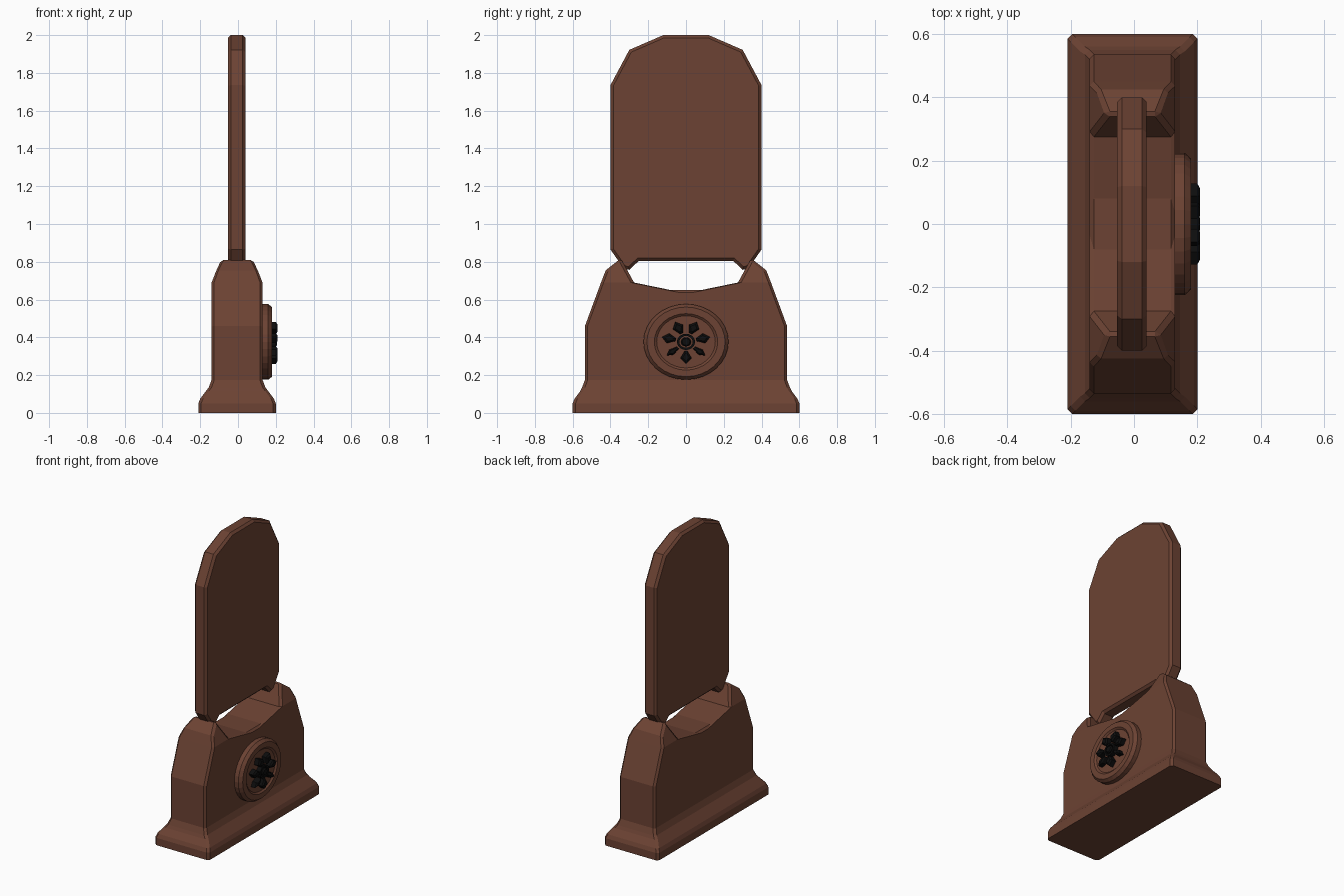
import bpy, bmesh, math

if "Cube" in bpy.data.objects:
    bpy.data.objects.remove(bpy.data.objects["Cube"])

CX = -0.005   # centre plane of the body


def material(name, color):
    m = bpy.data.materials.new(name)
    m.diffuse_color = (*color, 1)
    m.use_nodes = True
    m.node_tree.nodes["Principled BSDF"].inputs["Base Color"].default_value = m.diffuse_color
    return m


brown = material("brown wood", (0.15, 0.055, 0.033))
black = material("black", (0.004, 0.004, 0.004))


def finish(bm, name, mat, bevel=0, limit=50):
    bmesh.ops.recalc_face_normals(bm, faces=bm.faces)
    me = bpy.data.meshes.new(name)
    bm.to_mesh(me)
    bm.free()
    me.materials.append(mat)
    ob = bpy.data.objects.new(name, me)
    bpy.context.collection.objects.link(ob)
    if bevel:
        b = ob.modifiers.new("bevel", 'BEVEL')
        b.width = bevel
        b.segments = 1
        b.limit_method = 'ANGLE'
        b.angle_limit = math.radians(limit)
    return ob


def loft(bm, rings, closed=False):
    """Skin rings of points; cap the ends unless closed into a loop."""
    vs = [[bm.verts.new(p) for p in r] for r in rings]
    n = len(vs[0])
    pairs = list(zip(vs, vs[1:])) + ([(vs[-1], vs[0])] if closed else [])
    for a, b in pairs:
        for i in range(n):
            j = (i + 1) % n
            bm.faces.new((a[i], a[j], b[j], b[i]))
    if not closed:
        bm.faces.new(vs[0])
        bm.faces.new(vs[-1])


def mirrored(half):
    """Close a right-half (y, z) outline with its mirror image."""
    return half + [(-y, z) for y, z in reversed(half)]


# Flared plinth
def plinth_ring(z, hx, hy, c=0.015):
    q = [(hx, hy - c), (hx - c, hy)]
    q += [(-x, y) for x, y in reversed(q)]
    q += [(-x, -y) for x, y in q]
    return [(x + CX, y, z) for x, y in q]


bm = bmesh.new()
loft(bm, [plinth_ring(*r) for r in (
    (0, 0.205, 0.6), (0.05, 0.205, 0.6), (0.075, 0.195, 0.59),
    (0.115, 0.165, 0.56), (0.135, 0.15, 0.55), (0.175, 0.135, 0.535))])
finish(bm, "plinth", brown)

# Body with two tapered horns: (y, z, half thickness)
half = [(0.535, 0.1, 0.135), (0.535, 0.46, 0.135), (0.45, 0.69, 0.135),
        (0.425, 0.755, 0.112), (0.345, 0.818, 0.08), (0.275, 0.69, 0.135),
        (0.08, 0.65, 0.135)]
pts = half + [(-y, z, h) for y, z, h in reversed(half)]
n = len(pts)
bm = bmesh.new()
sides = [[bm.verts.new((CX + s * h, y, z)) for y, z, h in pts] for s in (-1, 1)]
for v in sides:
    bm.faces.new([v[i] for i in (0, 1, 2, 5, 6, 7, 8, 11, 12, 13)])
    bm.faces.new([v[i] for i in (2, 3, 4, 5)])
    bm.faces.new([v[i] for i in (8, 9, 10, 11)])
for i in range(n):
    j = (i + 1) % n
    bm.faces.new((sides[0][i], sides[0][j], sides[1][j], sides[1][i]))
finish(bm, "body", brown, 0.013)

# Upright panel standing on the horns
outline = mirrored([(0.25, 0.805), (0.3, 0.757), (0.33, 0.765), (0.4, 0.865),
                    (0.4, 1.735), (0.3, 1.922), (0.12, 2.0)])
bm = bmesh.new()
loft(bm, [[(x, y, z) for y, z in outline] for x in (-0.053, 0.04)])
finish(bm, "panel", brown, 0.015, 60)

# Oval medallion on the +x side
MZ, SQ = 0.376, 0.89


def oval(r, x, sides):
    return [(x, r * math.cos(a), MZ + SQ * r * math.sin(a))
            for a in (2 * math.pi * i / sides for i in range(sides))]


bm = bmesh.new()
loft(bm, [oval(r, x, 32) for r, x in (
    (0.225, 0.11), (0.225, 0.16), (0.207, 0.18), (0.168, 0.18),
    (0.155, 0.17))])
finish(bm, "medallion", brown)

# Flower emblem: hub, ring and seven petals
bm = bmesh.new()
loft(bm, [oval(r, x, 20) for r, x in ((0.027, 0.165), (0.027, 0.2), (0.02, 0.207))])
finish(bm, "emblem_hub", black)

bm = bmesh.new()
loft(bm, [oval(r, x, 20) for r, x in (
    (0.035, 0.165), (0.048, 0.165), (0.048, 0.2), (0.035, 0.2))], closed=True)
finish(bm, "emblem_ring", black)

for k in range(7):
    a = math.radians(-90 + k * 360 / 7)
    w = 0.019 if k in (1, 6) else 0.03
    shape = [(0.055, -0.008), (0.098, -w), (0.131, 0), (0.098, w), (0.055, 0.008)]
    bm = bmesh.new()
    rings = []
    for x, s in ((0.165, 1), (0.2, 1), (0.209, 0.6)):
        rings.append([])
        for r, t in shape:
            r, t = 0.09 + (r - 0.09) * s, t * s
            rings[-1].append((x, r * math.cos(a) - t * math.sin(a),
                              MZ + SQ * (r * math.sin(a) + t * math.cos(a))))
    loft(bm, rings)
    finish(bm, f"petal_{k + 1}", black)
